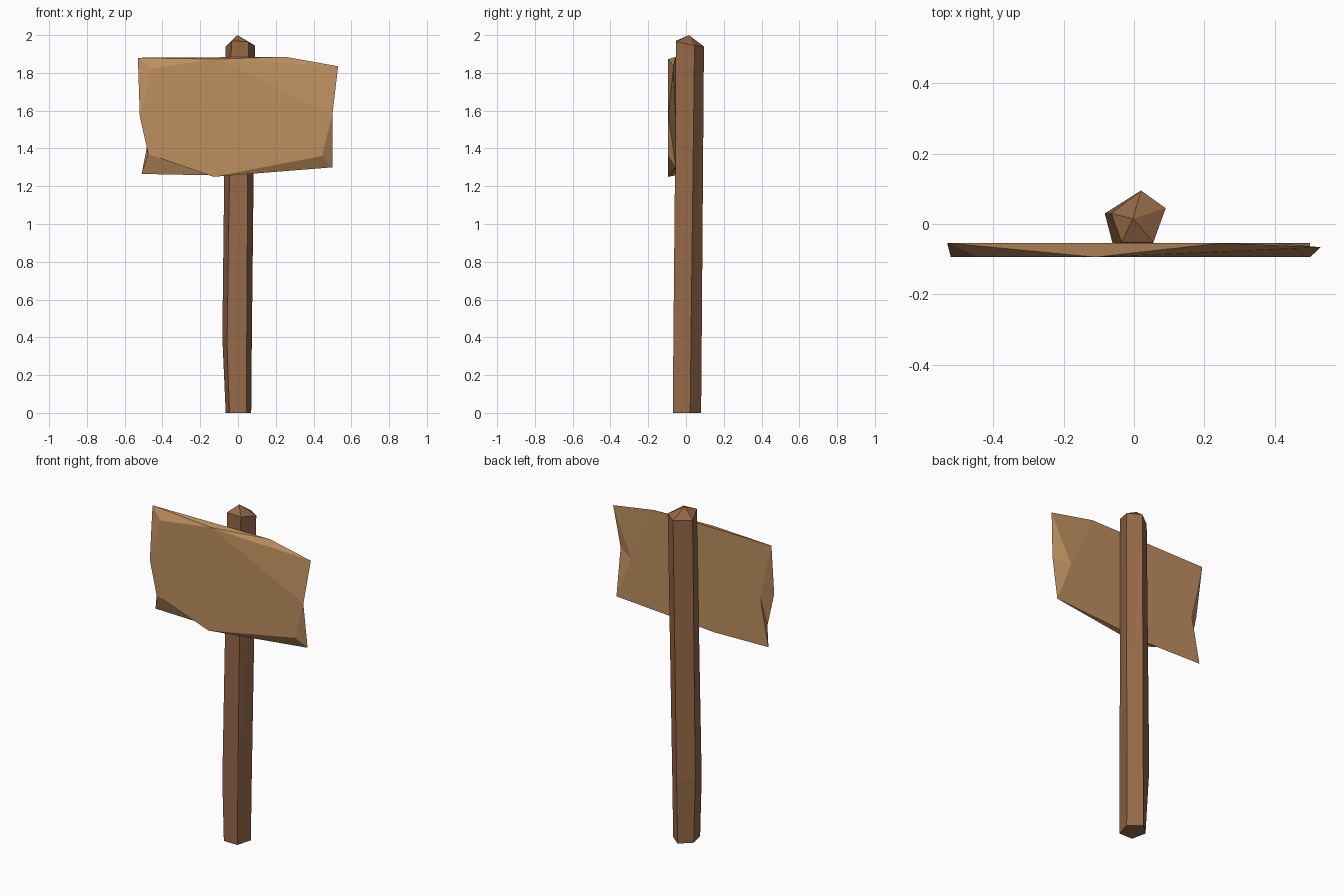
import bpy, bmesh

if "Cube" in bpy.data.objects:
    bpy.data.objects.remove(bpy.data.objects["Cube"])

def material(name, rgb):
    m = bpy.data.materials.new(name)
    m.diffuse_color = (*rgb, 1)
    m.use_nodes = True
    m.node_tree.nodes["Principled BSDF"].inputs["Base Color"].default_value = m.diffuse_color
    return m

def make(name, bm, mat):
    bmesh.ops.triangulate(bm, faces=[f for f in bm.faces if len(f.verts) == 4])
    bmesh.ops.recalc_face_normals(bm, faces=bm.faces)
    me = bpy.data.meshes.new(name)
    bm.to_mesh(me)
    bm.free()
    me.materials.append(mat)
    ob = bpy.data.objects.new(name, me)
    bpy.context.collection.objects.link(ob)

post_wood = material("dark wood", (0.30, 0.14, 0.063))
sign_wood = material("light wood", (0.51, 0.275, 0.114))

# Post: three irregular pentagon rings and a pointed cap
rings = [
    [(-.065, .02, 0), (-.045, -.07, 0), (.045, -.07, 0), (.07, .022, 0), (0, .08, 0)],
    [(-.083, .03, .40), (-.058, -.066, .36), (.046, -.067, .36), (.073, .026, .36), (.004, .083, .36)],
    [(-.065, .03, 1.94), (-.035, -.052, 1.97), (.055, -.052, 1.965), (.09, .045, 1.945), (.02, .095, 1.94)],
]
bm = bmesh.new()
rows = [[bm.verts.new(p) for p in r] for r in rings]
apex = bm.verts.new((-.003, .015, 2.0))
bm.faces.new(rows[0])
for i in range(5):
    j = (i + 1) % 5
    for a, b in zip(rows, rows[1:]):
        bm.faces.new((a[i], a[j], b[j], b[i]))
    bm.faces.new((rows[2][i], rows[2][j], apex))
make("post", bm, post_wood)

# Sign board: uneven front and back outlines sharing the upper right corner
front = [(-.45, 1.825), (-.11, 1.873), (.50, 1.58), (.445, 1.36),
         (-.13, 1.25), (-.475, 1.37), (-.52, 1.57)]
back = [(-.53, 1.88), (.25, 1.885), (.40, 1.55), (.50, 1.30),
        (-.15, 1.258), (-.51, 1.265), (-.455, 1.55)]
bm = bmesh.new()
F = [bm.verts.new((x, -.094, z)) for x, z in front]
B = [bm.verts.new((x, -.054, z)) for x, z in back]
corner = bm.verts.new((.53, -.066, 1.835))
bm.faces.new(F)
bm.faces.new(B)
for i in range(7):
    j = (i + 1) % 7
    if i == 1:
        for side in (F, B):
            bm.faces.new((side[1], side[2], corner))
        bm.faces.new((F[1], B[1], corner))
        bm.faces.new((F[2], B[2], corner))
    else:
        bm.faces.new((F[i], F[j], B[j], B[i]))
make("sign_board", bm, sign_wood)
